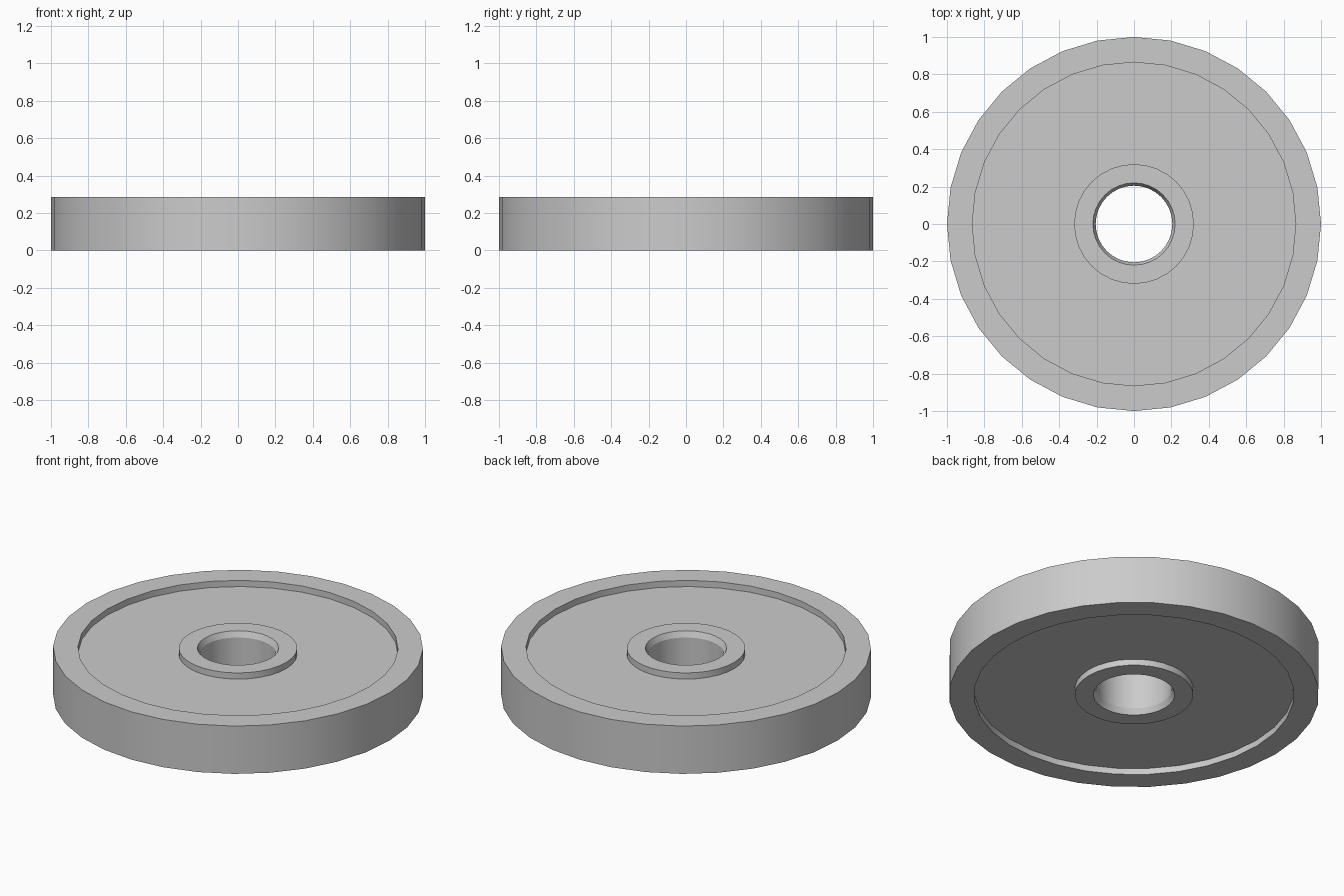
import bpy, bmesh, math

if "Cube" in bpy.data.objects:
    bpy.data.objects.remove(bpy.data.objects["Cube"])

SEGMENTS = 32
HEIGHT = 0.285
RECESS = 0.037

# Lower half of the cross-section (radius, z): bore, hub, recessed web, rim
lower = [
    (0.205, 0.033),
    (0.22, 0.0),
    (0.32, 0.0),
    (0.32, RECESS),
    (0.865, RECESS),
    (0.865, 0.0),
    (1.0, 0.0),
]
# Mirror the half profile to get the top side
profile = lower + [(r, HEIGHT - z) for r, z in reversed(lower)]


def lathe(name, points, segments):
    """Revolve a closed profile around the z axis."""
    bm = bmesh.new()
    rings = []
    for i in range(segments):
        a = 2 * math.pi * i / segments
        rings.append([bm.verts.new((r * math.cos(a), r * math.sin(a), z))
                      for r, z in points])
    n = len(points)
    for i in range(segments):
        a, b = rings[i], rings[(i + 1) % segments]
        for j in range(n):
            k = (j + 1) % n
            bm.faces.new((a[j], b[j], b[k], a[k]))
    bmesh.ops.recalc_face_normals(bm, faces=bm.faces)
    mesh = bpy.data.meshes.new(name)
    bm.to_mesh(mesh)
    bm.free()
    obj = bpy.data.objects.new(name, mesh)
    bpy.context.collection.objects.link(obj)
    return obj


# Wheel disc with raised rim and hub on both faces
wheel = lathe("wheel_disc", profile, SEGMENTS)
bpy.context.view_layer.objects.active = wheel
wheel.select_set(True)
bpy.ops.object.shade_smooth_by_angle(angle=math.radians(20))
